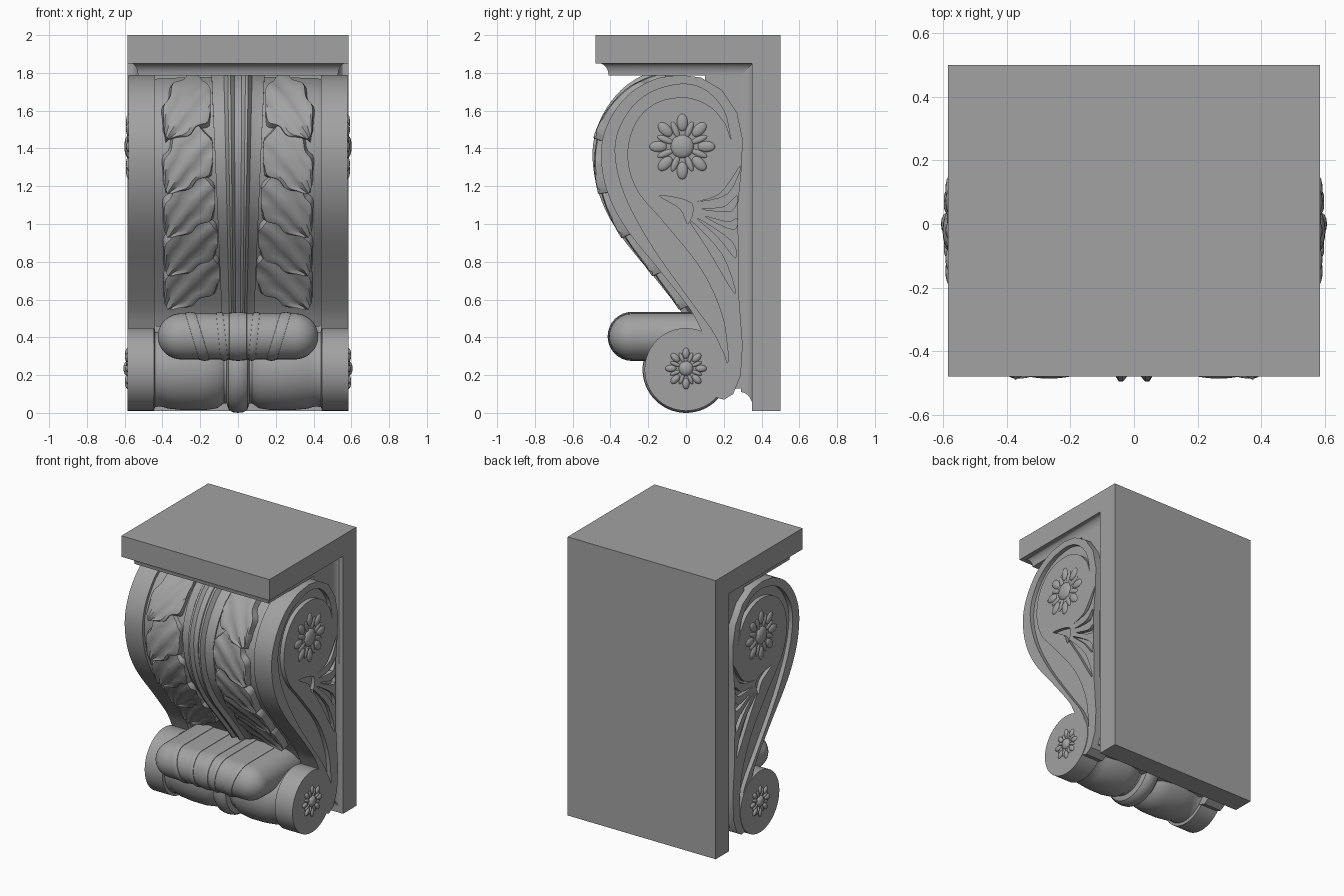
import bpy, bmesh, math
from mathutils import Vector, Matrix

if "Cube" in bpy.data.objects:
    bpy.data.objects.remove(bpy.data.objects["Cube"], do_unlink=True)

stone = bpy.data.materials.new("grey_stone")
stone.use_nodes = True
GREY = (0.36, 0.36, 0.36, 1)
stone.diffuse_color = GREY
stone.node_tree.nodes["Principled BSDF"].inputs["Base Color"].default_value = GREY


def finish(bm, name, angle=35):
    bmesh.ops.recalc_face_normals(bm, faces=bm.faces)
    me = bpy.data.meshes.new(name)
    bm.to_mesh(me)
    bm.free()
    me.materials.append(stone)
    ob = bpy.data.objects.new(name, me)
    bpy.context.collection.objects.link(ob)
    smooth(ob, angle)
    return ob


def smooth(ob, angle=35):
    bpy.ops.object.select_all(action='DESELECT')
    bpy.context.view_layer.objects.active = ob
    ob.select_set(True)
    bpy.ops.object.shade_smooth_by_angle(angle=math.radians(angle))


def spline(pts, n=6, closed=False):
    """Smooth curve through the points."""
    p = [Vector(q) for q in pts]
    p = [p[-1]] + p + p[:2] if closed else [2 * p[0] - p[1]] + p + [2 * p[-1] - p[-2]]
    out = []
    for a, b, c, d in zip(p, p[1:], p[2:], p[3:]):
        for i in range(n):
            t = i / n
            out.append(0.5 * (2 * b + (c - a) * t + (2 * a - 5 * b + 4 * c - d) * t * t
                              + (3 * b - a - 3 * c + d) * t ** 3))
    return out if closed else out + [p[-2]]


def loft(name, rings, angle=35):
    """Skin closed rings of points and cap both ends."""
    bm = bmesh.new()
    vs = [[bm.verts.new(p) for p in r] for r in rings]
    n = len(vs[0])
    for a, b in zip(vs, vs[1:]):
        for i in range(n):
            bm.faces.new((a[i], a[(i + 1) % n], b[(i + 1) % n], b[i]))
    bm.faces.new(vs[0])
    bm.faces.new(vs[-1])
    return finish(bm, name, angle)


def prism(name, outline, x0, x1):
    return loft(name, [[(x, p[0], p[1]) for p in outline] for x in (x0, x1)])


def box(name, x, y0, y1, z0, z1):
    return prism(name, [(y0, z0), (y1, z0), (y1, z1), (y0, z1)], -x, x)


def cut(ob, cutter):
    mod = ob.modifiers.new("carve", 'BOOLEAN')
    mod.object, mod.operation, mod.solver = cutter, 'DIFFERENCE', 'EXACT'
    bpy.context.view_layer.objects.active = ob
    bpy.ops.object.modifier_apply(modifier=mod.name)
    bpy.data.objects.remove(cutter, do_unlink=True)


# Slab, wall plate and recessed core
box("top_slab", 0.585, -0.48, 0.5, 1.85, 2)
box("wall_plate", 0.585, 0.35, 0.5, 0.01, 1.86)
box("core_block", 0.53, 0.1, 0.32, 0.13, 1.82)

# Cove mouldings under the slab and along the plate
arc = [(1 - math.cos(i * math.pi / 16), math.sin(i * math.pi / 16)) for i in range(9)]
rings, side_rings = [], []
for a, b in arc:
    x, y, z = 0.53 + 0.04 * a, -0.41 - 0.055 * a, 1.787 + 0.065 * b
    rings.append([(-x, y, z), (x, y, z), (x, 0.36, z), (-x, 0.36, z)])
    y, z = 0.29 + 0.065 * b, 0.11 - 0.09 * a
    side_rings.append([(-x, y, z), (x, y, z), (x, y, 1.855), (-x, y, 1.855)])
loft("slab_cove", rings)
loft("plate_cove", side_rings)

# Front S curve shared by the cheeks, field and carving
FRONT = spline([(-0.03, 1.79), (-0.17, 1.765), (-0.31, 1.68), (-0.41, 1.54), (-0.45, 1.38),
                (-0.42, 1.18), (-0.32, 0.98), (-0.12, 0.73), (0.02, 0.55), (0.08, 0.44)])
BACK = [(0.13, 0.3), (0.1, 0.1), (0.2, 0.07), (0.25, 0.1), (0.29, 0.2), (0.3, 0.36), (0.28, 0.62),
        (0.275, 1.1), (0.295, 1.3), (0.3, 1.45), (0.27, 1.59), (0.19, 1.71), (0.08, 1.775)]


def front(x, z, h):
    """Point at height z on the front curve, lifted outward by h."""
    for a, b in zip(FRONT, FRONT[1:]):
        if a.y >= z >= b.y:
            break
    t = min(1, max(0, (a.y - z) / (a.y - b.y)))
    p, d = a.lerp(b, t), (b - a).normalized()
    return (x, p.x + d.y * h, p.y - d.x * h)


# Cheeks with carved S groove and leaf slots
groove = spline([(0.24, 1.44), (0.2, 1.6), (0.1, 1.71), (-0.03, 1.74), (-0.2, 1.69), (-0.32, 1.57),
                 (-0.375, 1.4), (-0.33, 1.17), (-0.19, 0.9), (0.02, 0.6), (0.15, 0.42), (0.22, 0.26)])
groove += spline([(0.225, 0.3), (0.19, 0.52), (0.08, 0.76), (-0.11, 1.0), (-0.26, 1.18), (-0.31, 1.36),
                  (-0.27, 1.53), (-0.16, 1.64), (0, 1.67), (0.13, 1.62), (0.21, 1.53)])
slots = [[(-0.14, 1.15), (0.03, 1.11), (0.01, 1.0), (-0.03, 1.08)],
         [(0.06, 1.12), (0.18, 1.16), (0.29, 1.31), (0.22, 1.16)],
         [(0.08, 1.08), (0.2, 1.09), (0.27, 1.15), (0.24, 1.07)],
         [(0.1, 1.04), (0.22, 1.01), (0.27, 1.03), (0.25, 0.97)],
         [(0.06, 1.03), (0.17, 0.93), (0.26, 0.82), (0.24, 0.91)],
         [(0.02, 1.02), (0.12, 0.86), (0.26, 0.63), (0.19, 0.84)]]
for s, side in ((1, "left"), (-1, "right")):
    cheek = prism(side + "_cheek", FRONT + [Vector(p) for p in BACK], 0.44 * s, 0.58 * s)
    cut(cheek, prism("groove_cutter", groove, 0.55 * s, 0.7 * s))
    for slot in slots:
        cut(cheek, prism("slot_cutter", spline(slot, 4, True), 0.555 * s, 0.7 * s))
    smooth(cheek, 30)


# Front field and stem as fluted strips along the curve
def strip(name, section, z0, z1, taper=1.0, n=48):
    rows = []
    for i in range(n + 1):
        t = i / n
        k = 1 + (taper - 1) * t
        rows.append([front(x * k, z0 + (z1 - z0) * t, h) for x, h in section])
    return loft(name, rows, 25)


def mirrored(half):
    return [(-x, h) for x, h in half] + [(x, h) for x, h in reversed(half)]


strip("front_field", mirrored([(0.45, -0.12), (0.45, -0.025), (0.42, -0.015), (0.2, -0.01)]), 1.787, 0.45)
strip("front_stem", mirrored([(0.14, -0.04), (0.14, 0.0), (0.11, 0.005), (0.075, 0.015), (0.055, 0.045),
                              (0.04, 0.045), (0.02, 0.025)]), 1.785, 0.48, 0.6)


# Acanthus leaves, one column each side of the stem
def leaf(name, s, top, tip, inner):
    nu, nv = 20, 12
    bm = bmesh.new()
    grid = []
    for i in range(nu + 1):
        u = i / nu
        cx = inner + (0.385 - inner) * u ** 0.9
        cz = top + (tip - top) * (0.25 + 0.75 * u ** 1.15)
        w = 0.125 * math.sin(math.pi * min(1, 0.2 + 0.8 * u)) ** 0.65 * (1 + 0.1 * math.sin(u * 19))
        row = []
        for j in range(nv + 1):
            v = -1 + 2 * j / nv
            edge = abs(v) > 0.99 or i in (0, nu)
            h = 0.018 + 0.026 * u - 0.012 * v * v + 0.007 * math.cos(v * 9)
            x = min(0.41, max(inner, cx + 0.8 * w * v))
            z = min(1.78, cz + 0.85 * w * v - 0.03 * (1 - v * v) * u)
            row.append(bm.verts.new(front(s * x, z, -0.03 if edge else h)))
        grid.append(row)
    for a, b in zip(grid, grid[1:]):
        for j in range(nv):
            bm.faces.new((a[j], a[j + 1], b[j + 1], b[j]))
    finish(bm, name, 40)


for s, side in ((1, "left"), (-1, "right")):
    for k, (top, tip) in enumerate([(1.82, 1.46), (1.55, 1.19), (1.3, 0.97), (1.08, 0.77), (0.9, 0.59)]):
        leaf(f"{side}_leaf_{k + 1}", s, top, tip, 0.145 - 0.012 * k)

# Lower scroll barrel, turned about the x axis
half = [(0.584, 0.219), (0.445, 0.219), (0.44, 0.2), (0.41, 0.195), (0.37, 0.207), (0.28, 0.216), (0.18, 0.216),
        (0.11, 0.205), (0.075, 0.18), (0.06, 0.18), (0.05, 0.212), (0.03, 0.226), (0.0, 0.23)]
turned = [(-x, r) for x, r in half] + [(x, r) for x, r in half[-2::-1]]
loft("lower_scroll", [[(x, r * math.cos(a * math.pi / 32), 0.23 + r * math.sin(a * math.pi / 32))
                       for a in range(64)] for x, r in turned])


# Bolster above the scroll: stadium sections with rounded ends
def stadium(x, r, lean=0.0):
    pts = [(0.12, r), (-0.285, r)]
    pts += [(-0.285 - r * math.sin(a * math.pi / 16), r * math.cos(a * math.pi / 16)) for a in range(1, 16)]
    pts += [(-0.285, -r), (0.12, -r)]
    return [(x + lean * z, y, 0.405 + z) for y, z in pts]


ends = [(0.425 - 0.125 * (1 - math.cos(t)), 0.122 * math.sin(t)) for t in
        [0.15 + i * (math.pi / 2 - 0.15) / 8 for i in range(9)]]
loft("bolster", [stadium(-x, r) for x, r in ends] + [stadium(x, r) for x, r in reversed(ends)])
for name, x, w, lean in (("centre", 0, 0.05, 0), ("left_inner", 0.085, 0.02, 0.1), ("right_inner", -0.085, 0.02, -0.1),
                         ("left_outer", 0.215, 0.03, 0.3), ("right_outer", -0.215, 0.03, -0.3)):
    loft(name + "_band", [stadium(x + w * c, r, lean) for c, r in
                          ((-1, 0.115), (-0.9, 0.125), (0, 0.13), (0.9, 0.125), (1, 0.115))])


# Rosettes on the cheeks and scroll ends
def rosette(name, x, y, z, size):
    bm = bmesh.new()

    def blob(matrix):
        bmesh.ops.create_uvsphere(bm, u_segments=16, v_segments=8, radius=1, matrix=matrix)

    centre = Matrix.Translation((x, y, z))
    blob(centre @ Matrix.Diagonal((0.025, size * 0.36, size * 0.36, 1)))
    for k in range(16):
        reach, wide, deep = ((0.73, 0.17, 0.016), (0.55, 0.1, 0.012))[k % 2]
        blob(centre @ Matrix.Rotation(k * math.pi / 8, 4, 'X') @ Matrix.Translation((0, 0, size * reach))
             @ Matrix.Diagonal((deep, size * wide, size * 0.27, 1)))
    finish(bm, name, 60)


for s, side in ((1, "left"), (-1, "right")):
    rosette(side + "_upper_rosette", 0.577 * s, -0.02, 1.41, 0.175)
    rosette(side + "_lower_rosette", 0.582 * s, 0, 0.235, 0.11)
